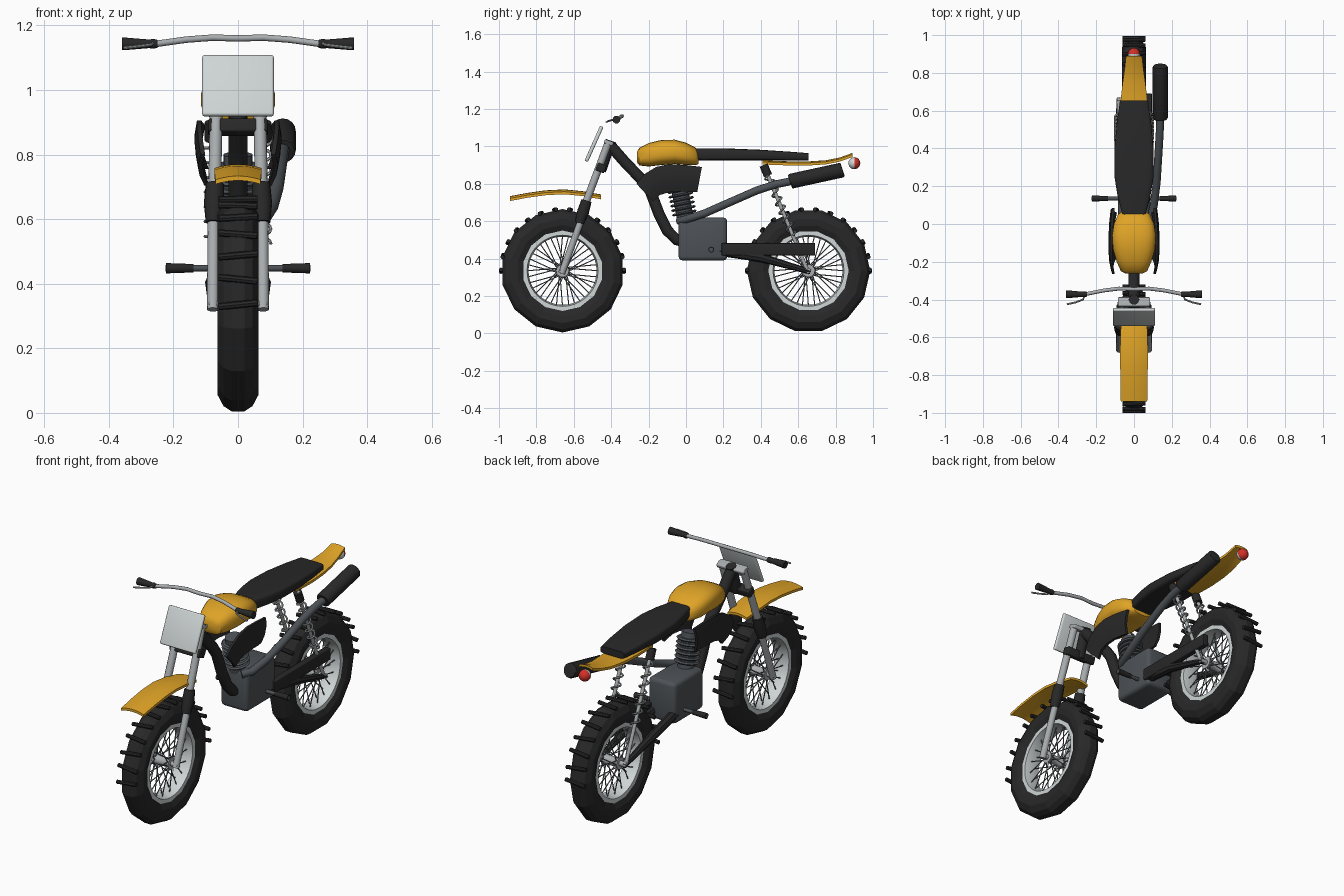
import bpy, bmesh, math
from mathutils import Vector, Matrix

if "Cube" in bpy.data.objects:
    bpy.data.objects.remove(bpy.data.objects["Cube"])

TAU = 2 * math.pi


def material(name, r, g, b):
    m = bpy.data.materials.new(name)
    m.diffuse_color = (r, g, b, 1)
    m.use_nodes = True
    m.node_tree.nodes["Principled BSDF"].inputs["Base Color"].default_value = m.diffuse_color
    return m


BLACK = material("black rubber", 0.021, 0.021, 0.021)
ENGINE = material("dark grey metal", 0.075, 0.085, 0.095)
CHROME = material("chrome grey", 0.4, 0.42, 0.43)
SPOKE = material("spoke grey", 0.16, 0.17, 0.18)
LIGHT = material("light grey", 0.62, 0.66, 0.66)
YELLOW = material("yellow paint", 0.74, 0.37, 0.02)
RED = material("red lens", 0.65, 0.03, 0.02)


def finish(name, bm, mat, smooth=True):
    bmesh.ops.recalc_face_normals(bm, faces=bm.faces[:])
    me = bpy.data.meshes.new(name)
    bm.to_mesh(me)
    bm.free()
    ob = bpy.data.objects.new(name, me)
    bpy.context.collection.objects.link(ob)
    me.materials.append(mat)
    if smooth:
        bpy.ops.object.select_all(action='DESELECT')
        ob.select_set(True)
        bpy.context.view_layer.objects.active = ob
        bpy.ops.object.shade_smooth_by_angle(angle=math.radians(40))
    return ob


def add_loft(bm, rings, closed=False):
    vs = [[bm.verts.new(p) for p in ring] for ring in rings]
    n, k = len(vs[0]), len(vs)
    for i in range(k if closed else k - 1):
        a, b = vs[i], vs[(i + 1) % k]
        for j in range(n):
            bm.faces.new((a[j], a[(j + 1) % n], b[(j + 1) % n], b[j]))
    if not closed:
        bm.faces.new(vs[0])
        bm.faces.new(vs[-1])


def loft(name, rings, mat, smooth=True, closed=False):
    bm = bmesh.new()
    add_loft(bm, rings, closed)
    return finish(name, bm, mat, smooth)


def tube_rings(pts, r, seg=12):
    pts = [Vector(p) for p in pts]
    radii = r if isinstance(r, (list, tuple)) else [r] * len(pts)
    rings = []
    for i, p in enumerate(pts):
        t = pts[min(i + 1, len(pts) - 1)] - pts[max(i - 1, 0)]
        q = t.to_track_quat('Z', 'Y')
        rings.append([p + q @ Vector((radii[i] * math.cos(TAU * j / seg),
                                      radii[i] * math.sin(TAU * j / seg), 0)) for j in range(seg)])
    return rings


def tube(name, pts, r, mat, seg=12):
    return loft(name, tube_rings(pts, r, seg), mat)


def lathe(name, profile, y, z, seg, mat, smooth, phase=0.0):
    """Ring-shaped part about the x axis."""
    rings = [[(x, y + r * math.sin(a), z - r * math.cos(a)) for x, r in profile]
             for a in (TAU * (i + phase) / seg for i in range(seg))]
    return loft(name, rings, mat, smooth, closed=True)


def box(name, size, loc, mat, bevel=0.0, rot_x=0.0):
    bm = bmesh.new()
    bmesh.ops.create_cube(bm, size=1, matrix=Matrix.LocRotScale(None, None, Vector(size)))
    if bevel:
        bmesh.ops.bevel(bm, geom=bm.edges[:], offset=bevel, segments=3, affect='EDGES', profile=0.5)
    bm.transform(Matrix.Translation(loc) @ Matrix.Rotation(rot_x, 4, 'X'))
    return finish(name, bm, mat)


def body_rings(sections, power, seg):
    """Rounded sections along y: (y, half width, bottom z, top z)."""
    def sp(v):
        return math.copysign(abs(v) ** (2 / power), v)
    return [[(w * sp(math.cos(a)), y, (lo + hi) / 2 + (hi - lo) / 2 * sp(math.sin(a)))
             for a in (TAU * (j + 0.5) / seg for j in range(seg))] for y, w, lo, hi in sections]


def fender(name, path, crown, thick):
    """Crowned strip along y: (y, z of crown, half width)."""
    us = [-1, -0.8, -0.4, 0, 0.4, 0.8, 1]
    rings = []
    for y, z, w in path:
        top = [(u * w, y, z - crown * u * u) for u in us]
        rings.append(top + [(x, y, h - thick) for x, _, h in reversed(top)])
    return loft(name, rings, YELLOW)


# wheels
HZ = 0.335
half = [(0.045, 0.213), (0.06, 0.245), (0.063, 0.28), (0.045, 0.314), (0.02, 0.33)]
for label, wy, phase in (("front", -0.66, 0), ("rear", 0.655, 0.5)):
    tyre = half + [(-x, r) for x, r in reversed(half)]
    lathe(label + "_tyre", tyre, wy, HZ, 14, BLACK, False, phase)
    lathe(label + "_rim", [(0.046, 0.19), (0.046, 0.222), (-0.046, 0.222), (-0.046, 0.19), (0, 0.182)],
          wy, HZ, 36, LIGHT, True)
    # knobs over the upper half of the tyre
    bm = bmesh.new()
    for i in range(14):
        a = math.pi * i / 13
        c, s = math.cos(a), math.sin(a)
        tilt = 0.006 * (-1) ** i
        add_loft(bm, tube_rings([(k * 0.06, wy + 0.329 * c - k * tilt * s, HZ + 0.329 * s + k * tilt * c)
                                 for k in (-1, 1)], 0.011, 8))
    finish(label + "_knobs", bm, BLACK)
    # crossed spokes
    bm = bmesh.new()
    for i in range(36):
        a, side = TAU * i / 36, (-1) ** i
        b = a + 0.5 * (1 if i % 4 < 2 else -1)
        add_loft(bm, tube_rings([(side * 0.04, wy + 0.028 * math.cos(b), HZ + 0.028 * math.sin(b)),
                                 (side * 0.012, wy + 0.19 * math.cos(a), HZ + 0.19 * math.sin(a))], 0.003, 5))
    finish(label + "_spokes", bm, SPOKE)
    tube(label + "_hub", [(x, wy, HZ) for x in (-0.05, -0.035, 0.035, 0.05)],
         [0.034, 0.025, 0.025, 0.034], CHROME, 16)
    tube(label + "_axle", [(-0.09, wy, HZ), (0.09, wy, HZ)], 0.014, CHROME)

# paired parts
for s, side in ((-1, "left"), (1, "right")):
    tube(side + "_fork_slider", [(s * 0.078, -0.665, 0.32), (s * 0.076, -0.555, 0.62)], 0.018, CHROME)
    tube(side + "_fork_boot", [(s * 0.076, -0.57, 0.59), (s * 0.074, -0.55, 0.65), (s * 0.072, -0.532, 0.71)],
         [0.024, 0.032, 0.028], BLACK)
    tube(side + "_fork_tube", [(s * 0.072, -0.535, 0.7), (s * 0.066, -0.412, 1.03)], 0.02, CHROME)
    tube(side + "_grip", [(s * x, -0.372, 1.143) for x in (0.25, 0.262, 0.275, 0.345, 0.36)],
         [0.013, 0.016, 0.014, 0.02, 0.021], BLACK, 10)
    tube(side + "_lever", [(s * 0.262, -0.378, 1.145), (s * 0.27, -0.4, 1.14), (s * 0.31, -0.415, 1.135),
                           (s * 0.355, -0.425, 1.13)], 0.005, CHROME, 8)
    tube(side + "_footpeg_rod", [(s * 0.07, 0.135, 0.448), (s * 0.224, 0.135, 0.448)], 0.01, ENGINE)
    tube(side + "_footpeg", [(s * 0.138, 0.135, 0.448), (s * 0.223, 0.135, 0.448)], [0.013, 0.016], BLACK)
    tube(side + "_swingarm", [(s * 0.06, 0.18, 0.44), (s * 0.078, 0.4, 0.405), (s * 0.078, 0.665, 0.33)],
         [0.026, 0.024, 0.014], BLACK, 8)
    # rear shock with coil spring
    top, bot = Vector((s * 0.08, 0.415, 0.9)), Vector((s * 0.08, 0.61, 0.43))
    tube(side + "_shock_rod", [top, bot, (s * 0.08, 0.65, HZ)], 0.01, CHROME)
    tube(side + "_shock_cap", [top, top.lerp(bot, 0.12)], 0.023, BLACK)
    axis = (bot - top).normalized()
    u = Vector((1, 0, 0))
    v = axis.cross(u)
    coil = []
    for i in range(85):
        a = TAU * i / 12
        coil.append(top.lerp(bot, 0.12 + 0.68 * i / 84) + 0.022 * (u * math.cos(a) + v * math.sin(a)))
    tube(side + "_shock_spring", coil, 0.005, CHROME, 6)
    # curved side shroud: upper and lower edge points per column
    cols = [(-0.265, 0.80, -0.175, 0.705), (-0.225, 0.85, -0.14, 0.74), (-0.16, 0.89, -0.09, 0.755),
            (-0.09, 0.905, -0.03, 0.76), (0, 0.90, 0.02, 0.757), (0.085, 0.89, 0.06, 0.755)]
    rings = []
    for i, (y1, z1, y0, z0) in enumerate(cols):
        inset = 0.012 * ((i - 2.5) / 2.5) ** 2
        edge = [(0.108 + 0.028 * math.sin(math.pi * (0.1 + 0.65 * t)) - inset, y0 + (y1 - y0) * t, z0 + (z1 - z0) * t)
                for t in (0, 0.33, 0.67, 1)]
        rings.append([(s * x, y, z) for x, y, z in edge]
                     + [(s * (x - 0.014), y, z) for x, y, z in reversed(edge)])
    loft(side + "_shroud", rings, BLACK)

# steering and front end
tube("steering_head", [(0, -0.455, 0.87), (0, -0.4, 1.03)], 0.028, BLACK)
box("lower_clamp", (0.185, 0.05, 0.045), (0, -0.455, 0.885), BLACK, 0.008, -0.36)
box("upper_clamp", (0.17, 0.05, 0.022), (0, -0.413, 1.02), CHROME, 0.006, -0.36)
box("number_plate", (0.222, 0.02, 0.205), (0, -0.492, 1.013), LIGHT, 0.008, -0.42)
tube("handlebar", [(-0.26, -0.372, 1.142), (-0.16, -0.352, 1.156), (-0.08, -0.342, 1.162), (0, -0.345, 1.16),
                   (0.08, -0.342, 1.162), (0.16, -0.352, 1.156), (0.26, -0.372, 1.142)], 0.01, CHROME)
fender("front_fender", [(-0.94, 0.734, 0.07), (-0.85, 0.751, 0.072), (-0.75, 0.765, 0.073), (-0.65, 0.77, 0.073),
                        (-0.55, 0.76, 0.07), (-0.455, 0.743, 0.06)], 0.012, 0.014)

# frame
tube("down_tube", [(0, -0.4, 1.0), (0, -0.33, 0.92), (0, -0.23, 0.815), (0, -0.19, 0.76), (0, -0.145, 0.64),
                   (0, -0.1, 0.55), (0, -0.05, 0.5), (0, 0.02, 0.485)], 0.03, BLACK)

# tank, seat, tail
loft("tank", body_rings([(-0.262, 0.045, 0.915, 0.97), (-0.25, 0.07, 0.898, 0.992), (-0.2, 0.092, 0.892, 1.018),
                         (-0.13, 0.112, 0.9, 1.035), (-0.06, 0.116, 0.905, 1.036), (0, 0.107, 0.9, 1.02),
                         (0.05, 0.085, 0.9, 0.995), (0.068, 0.06, 0.905, 0.97)], 2.8, 24), YELLOW)
loft("seat", body_rings([(0.035, 0.058, 0.925, 0.99), (0.15, 0.088, 0.925, 0.99), (0.25, 0.104, 0.925, 0.988),
                         (0.4, 0.104, 0.925, 0.982), (0.55, 0.09, 0.925, 0.972), (0.655, 0.074, 0.925, 0.964)],
                        6, 16), BLACK)
fender("rear_fender", [(0.41, 0.925, 0.08), (0.55, 0.92, 0.078), (0.66, 0.92, 0.07), (0.75, 0.926, 0.06),
                       (0.82, 0.94, 0.05), (0.89, 0.965, 0.042)], 0.008, 0.014)
bm = bmesh.new()
bmesh.ops.create_uvsphere(bm, u_segments=20, v_segments=12, radius=0.032,
                          matrix=Matrix.Translation((0, 0.9, 0.91)) @ Matrix.Rotation(math.pi / 2, 4, 'X'))
lamp = finish("tail_light", bm, LIGHT)
lamp.data.materials.append(RED)
for p in lamp.data.polygons:
    p.material_index = 1 if p.center.y > 0.9 else 0

# engine
box("engine_block", (0.17, 0.26, 0.23), (0, 0.09, 0.505), ENGINE, 0.022)
foot, head = Vector((0, 0.0, 0.6)), Vector((0, -0.04, 0.8))
tube("cylinder", [foot, head], 0.045, ENGINE, 20)
bm = bmesh.new()
for i in range(6):
    c, d = foot.lerp(head, 0.22 + 0.12 * i), (head - foot).normalized() * 0.007
    add_loft(bm, tube_rings([c - d, c, c + d], [0.06, 0.068, 0.06], 20))
finish("cylinder_fins", bm, ENGINE)
box("chain_guard", (0.034, 0.5, 0.066), (0.078, 0.44, 0.45), BLACK, 0.004)

# exhaust
tube("exhaust_pipe", [(0.05, -0.04, 0.6), (0.085, 0.0, 0.61), (0.105, 0.1, 0.642), (0.12, 0.22, 0.695),
                      (0.13, 0.38, 0.765), (0.136, 0.48, 0.797), (0.14, 0.6, 0.822)], 0.021, ENGINE)
tube("muffler", [(0.139, 0.556, 0.812), (0.139, 0.562, 0.814), (0.139, 0.832, 0.873), (0.139, 0.838, 0.875)],
     [0.035, 0.04, 0.04, 0.035], BLACK, 16)
